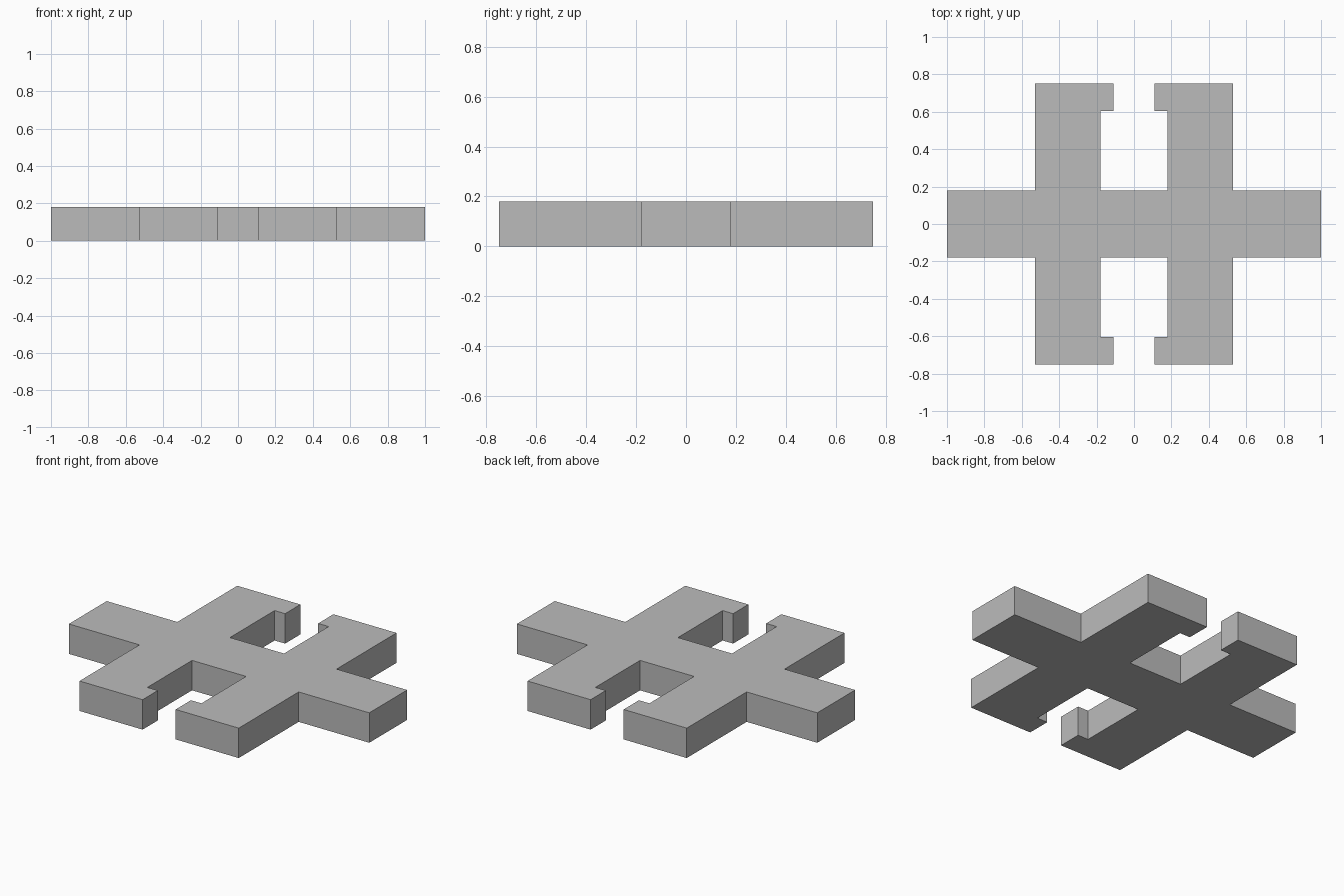
import bpy
import bmesh

# Remove the default object
cube = bpy.data.objects.get("Cube")
if cube:
    bpy.data.objects.remove(cube, do_unlink=True)

HEIGHT = 0.18

# Plain grey material
grey = bpy.data.materials.new("grey")
grey.use_nodes = True
colour = (0.5, 0.5, 0.5, 1)
grey.diffuse_color = colour
grey.node_tree.nodes["Principled BSDF"].inputs["Base Color"].default_value = colour

# One quarter of the outline: crossbar end, leg, inward lip, inner corner
quarter = [(1, 0.18), (0.53, 0.18), (0.53, 0.75), (0.11, 0.75),
           (0.11, 0.605), (0.18, 0.605), (0.18, 0.18)]

# Mirror it left to right, then front to back, into one closed loop
back = quarter + [(-x, y) for x, y in reversed(quarter)]
outline = back + [(x, -y) for x, y in reversed(back)]

# Extrude the outline into a flat connector plate
bm = bmesh.new()
base = bm.faces.new([bm.verts.new((x, y, 0)) for x, y in outline])
top = bmesh.ops.extrude_face_region(bm, geom=[base], use_keep_orig=True)
top_verts = [v for v in top["geom"] if isinstance(v, bmesh.types.BMVert)]
bmesh.ops.translate(bm, vec=(0, 0, HEIGHT), verts=top_verts)
bmesh.ops.recalc_face_normals(bm, faces=bm.faces)

mesh = bpy.data.meshes.new("connector_plate")
bm.to_mesh(mesh)
bm.free()
mesh.materials.append(grey)
plate = bpy.data.objects.new("connector_plate", mesh)
bpy.context.collection.objects.link(plate)
